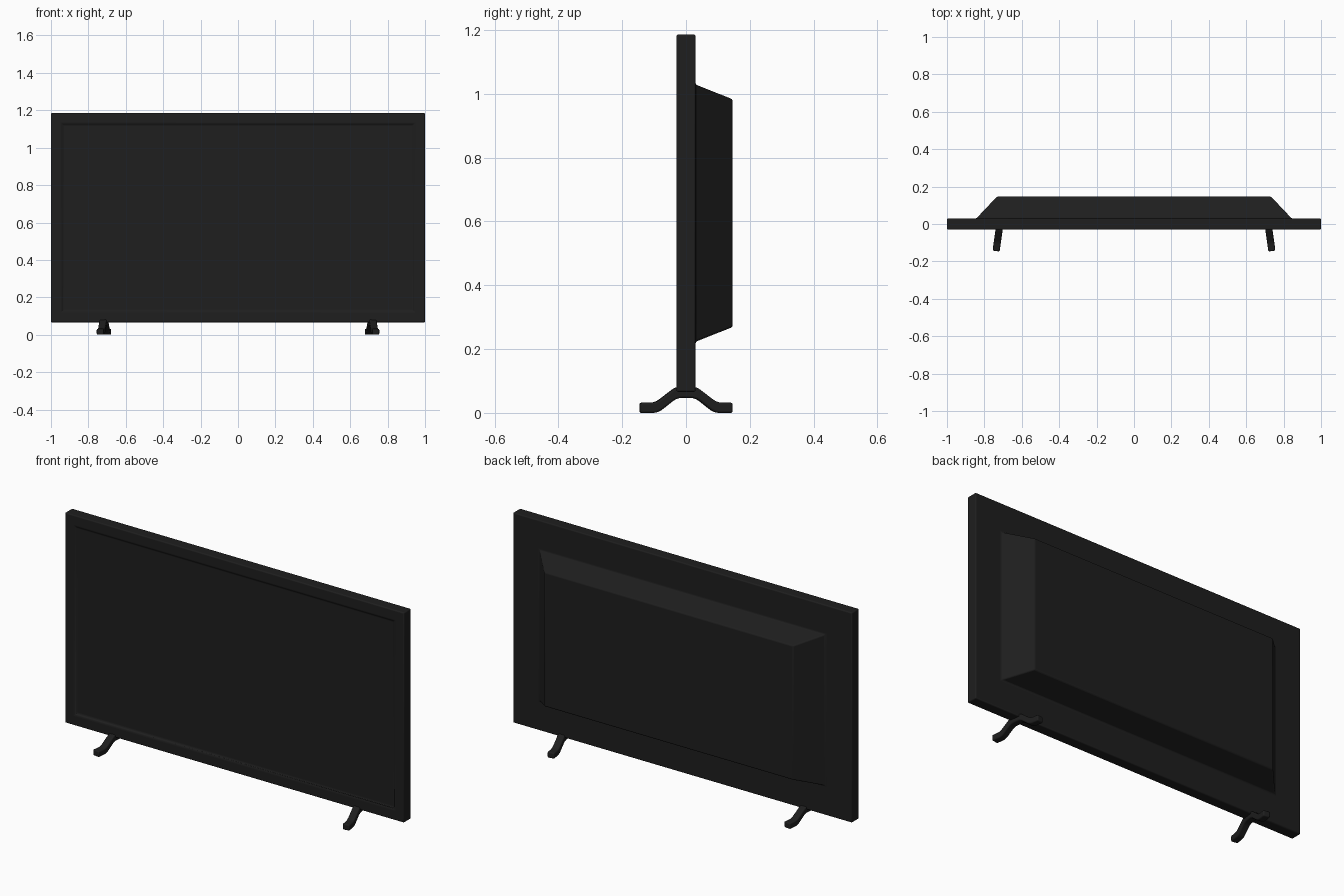
import bpy, bmesh, math
from mathutils import Matrix, Vector

if "Cube" in bpy.data.objects:
    bpy.data.objects.remove(bpy.data.objects["Cube"])

mat = bpy.data.materials.new("black_plastic")
mat.diffuse_color = (0.013, 0.013, 0.013, 1)
mat.use_nodes = True
mat.node_tree.nodes["Principled BSDF"].inputs["Base Color"].default_value = mat.diffuse_color


def finish(bm, name, width):
    bmesh.ops.recalc_face_normals(bm, faces=bm.faces)
    mesh = bpy.data.meshes.new(name)
    bm.to_mesh(mesh)
    bm.free()
    mesh.materials.append(mat)
    ob = bpy.data.objects.new(name, mesh)
    bpy.context.collection.objects.link(ob)
    bev = ob.modifiers.new("bevel", 'BEVEL')
    bev.width = width
    bev.segments = 3
    bev.limit_method = 'ANGLE'
    bev.angle_limit = math.radians(25)
    bpy.ops.object.select_all(action='DESELECT')
    ob.select_set(True)
    bpy.context.view_layer.objects.active = ob
    bpy.ops.object.shade_smooth_by_angle(angle=math.radians(35))
    return ob


def inset(bm, face, amount):
    bmesh.ops.inset_region(bm, faces=[face], thickness=amount, use_even_offset=True)


# Television body: slab with recessed screen and tapered rear housing
Z0, Z1 = 0.066, 1.186
bm = bmesh.new()
bmesh.ops.create_cube(bm, size=1, matrix=Matrix.Translation((0, 0, (Z0 + Z1) / 2))
                      @ Matrix.Diagonal((2, 0.06, Z1 - Z0, 1)))
bm.faces.ensure_lookup_table()
front = min(bm.faces, key=lambda f: f.calc_center_median().y)
back = max(bm.faces, key=lambda f: f.calc_center_median().y)

# Screen recess
inset(bm, front, 0.056)
inset(bm, front, 0.008)
bmesh.ops.translate(bm, verts=front.verts[:], vec=(0, 0.008, 0))

# Rear housing: inset base loop, then a narrower outer panel
inset(bm, back, 0.157)
inset(bm, back, 0.03)
for v in back.verts:
    v.co = Vector((math.copysign(0.733, v.co.x), 0.146,
                   0.983 if v.co.z > 0.6 else 0.269))
finish(bm, "television_body", 0.006)

# Feet: bent strip profile with rounded bends, turned slightly outward at the front
half = [(0.146, 0.0), (0.146, 0.032), (0.097, 0.032), (0.03, 0.083)]
under = [(0.03, 0.047), (0.09, 0.0)]
profile = (half + [(-y, z) for y, z in reversed(half)]
           + [(-y, z) for y, z in reversed(under)] + under)
for side, name in ((1, "right_foot"), (-1, "left_foot")):
    bm = bmesh.new()
    face = bm.faces.new([bm.verts.new((-0.019, y, z)) for y, z in profile])
    bends = [v for v in bm.verts if abs(v.co.y) < 0.12]
    bmesh.ops.bevel(bm, geom=bends, offset=0.015, segments=3, profile=0.5, affect='VERTICES')
    ext = bmesh.ops.extrude_face_region(bm, geom=bm.faces[:])
    bmesh.ops.translate(bm, vec=(0.038, 0, 0),
                        verts=[v for v in ext['geom'] if isinstance(v, bmesh.types.BMVert)])
    bmesh.ops.transform(bm, verts=bm.verts, matrix=Matrix.Translation((side * 0.717, 0, 0))
                        @ Matrix.Rotation(side * math.radians(8), 4, 'Z'))
    finish(bm, name, 0.006)
